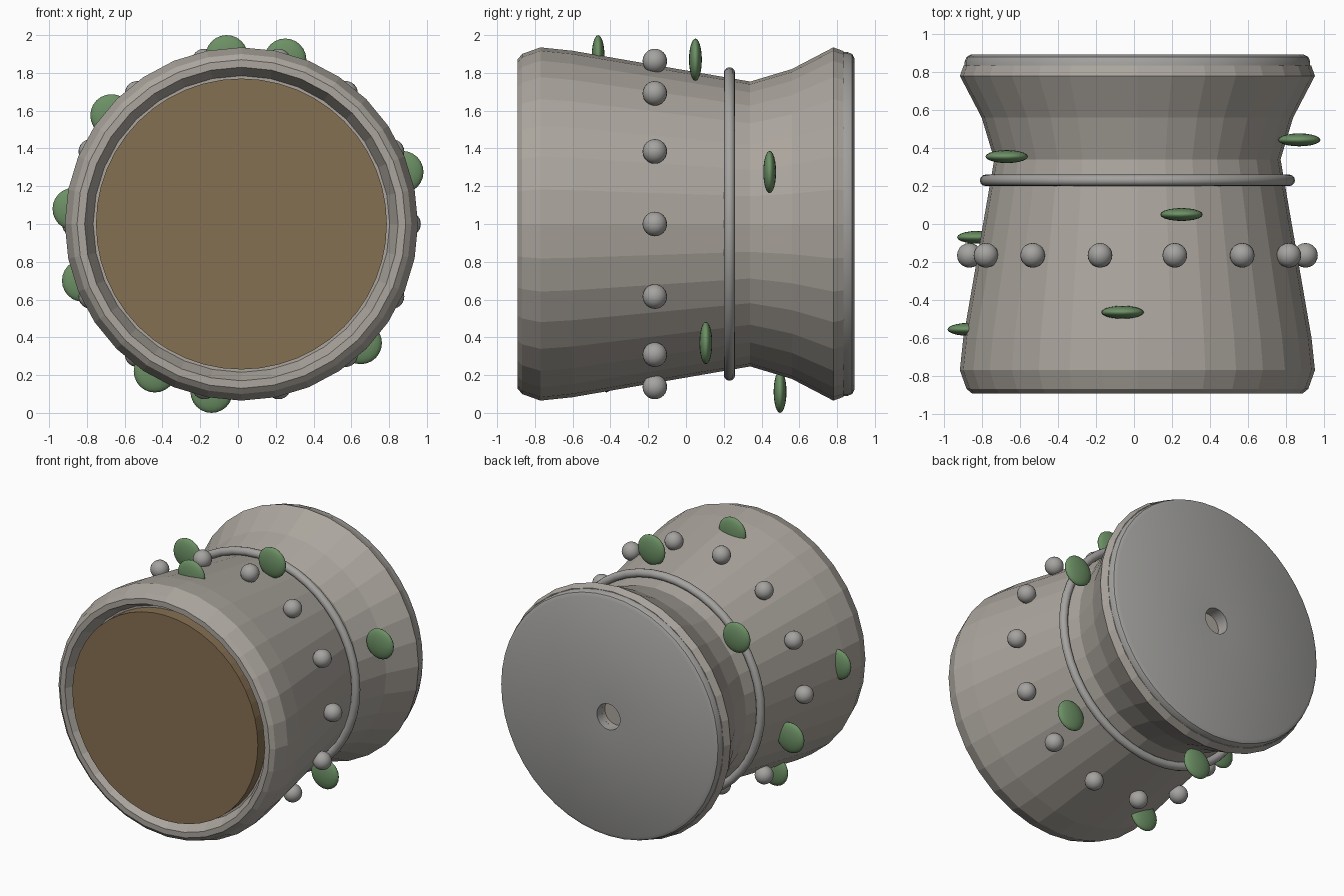
import bpy, bmesh, math

if "Cube" in bpy.data.objects:
    bpy.data.objects.remove(bpy.data.objects["Cube"])

CX, CZ = 0.018, 1.0   # drum axis runs along y through (CX, CZ)


def material(name, rgb):
    m = bpy.data.materials.new(name)
    m.diffuse_color = (*rgb, 1)
    m.use_nodes = True
    m.node_tree.nodes["Principled BSDF"].inputs["Base Color"].default_value = m.diffuse_color
    return m


STONE = material("warm_stone", (0.41, 0.38, 0.34))
METAL = material("dull_metal", (0.37, 0.365, 0.35))
GREEN = material("moss_green", (0.15, 0.28, 0.13))
BROWN = material("wood_brown", (0.235, 0.16, 0.085))


def lathe(name, profile, sides, mat, smooth=False):
    """Revolve (radius, y) points about the drum axis."""
    bm = bmesh.new()
    vs = [bm.verts.new((CX + r, y, CZ)) for r, y in profile]
    es = [bm.edges.new(p) for p in zip(vs, vs[1:])]
    bmesh.ops.spin(bm, geom=vs + es, cent=(CX, 0, CZ), axis=(0, 1, 0),
                   angle=2 * math.pi, steps=sides, use_duplicate=False)
    bmesh.ops.remove_doubles(bm, verts=bm.verts[:], dist=1e-4)
    bmesh.ops.recalc_face_normals(bm, faces=bm.faces[:])
    me = bpy.data.meshes.new(name)
    bm.to_mesh(me)
    bm.free()
    ob = bpy.data.objects.new(name, me)
    bpy.context.collection.objects.link(ob)
    me.materials.append(mat)
    if smooth:
        ob.select_set(True)
        bpy.context.view_layer.objects.active = ob
        bpy.ops.object.shade_smooth_by_angle(angle=math.radians(35))
        ob.select_set(False)
    return ob


def ball(name, loc, scale, mat, seg=20, rings=12):
    bpy.ops.mesh.primitive_uv_sphere_add(segments=seg, ring_count=rings,
                                         radius=1, location=loc)
    ob = bpy.context.object
    ob.name = name
    ob.scale = scale
    bpy.ops.object.transform_apply(location=False, rotation=False, scale=True)
    bpy.ops.object.shade_smooth()
    ob.data.materials.append(mat)
    ob.select_set(False)


# Waisted stone drum with recessed front and a small socket at the back
lathe("drum_body", [(0, -0.80), (0.785, -0.80), (0.83, -0.893), (0.87, -0.893),
                    (0.90, -0.868), (0.935, -0.77), (0.917, -0.60), (0.754, 0.34),
                    (0.82, 0.56), (0.935, 0.78), (0.915, 0.835), (0.096, 0.835),
                    (0.096, 0.80), (0, 0.80)], 32, STONE)

# Brown front disc, flush with the rim inside a narrow groove
lathe("front_disc", [(0, -0.89), (0.77, -0.89), (0.77, -0.79), (0, -0.79)],
      48, BROWN)

# Back plate with centre hole
lathe("back_plate", [(0.096, 0.82), (0.096, 0.893), (0.875, 0.893), (0.90, 0.88),
                     (0.91, 0.855), (0.91, 0.82), (0.096, 0.82)], 48, METAL, True)

# Band around the waist
band = [(0.80 + 0.03 * math.cos(i * math.pi / 6), 0.23 + 0.03 * math.sin(i * math.pi / 6))
        for i in range(13)]
lathe("waist_band", band, 48, METAL, True)

# Ring of round studs
for i in range(14):
    a = 2 * math.pi * i / 14
    ball(f"stud_{i + 1}", (CX + 0.885 * math.cos(a), -0.165, CZ + 0.885 * math.sin(a)),
         (0.065,) * 3, METAL)

# Flat moss patches
patches = [(-0.06, -0.465, 1.888), (0.25, 0.05, 1.87), (-0.67, 0.355, 1.575),
           (0.87, 0.443, 1.275), (-0.87, -0.555, 1.08), (-0.82, -0.07, 0.70),
           (-0.44, -0.42, 0.22), (-0.14, 0.498, 0.112), (0.65, 0.105, 0.37)]
for i, p in enumerate(patches):
    ball(f"moss_patch_{i + 1}", p, (0.112, 0.034, 0.112), GREEN)
